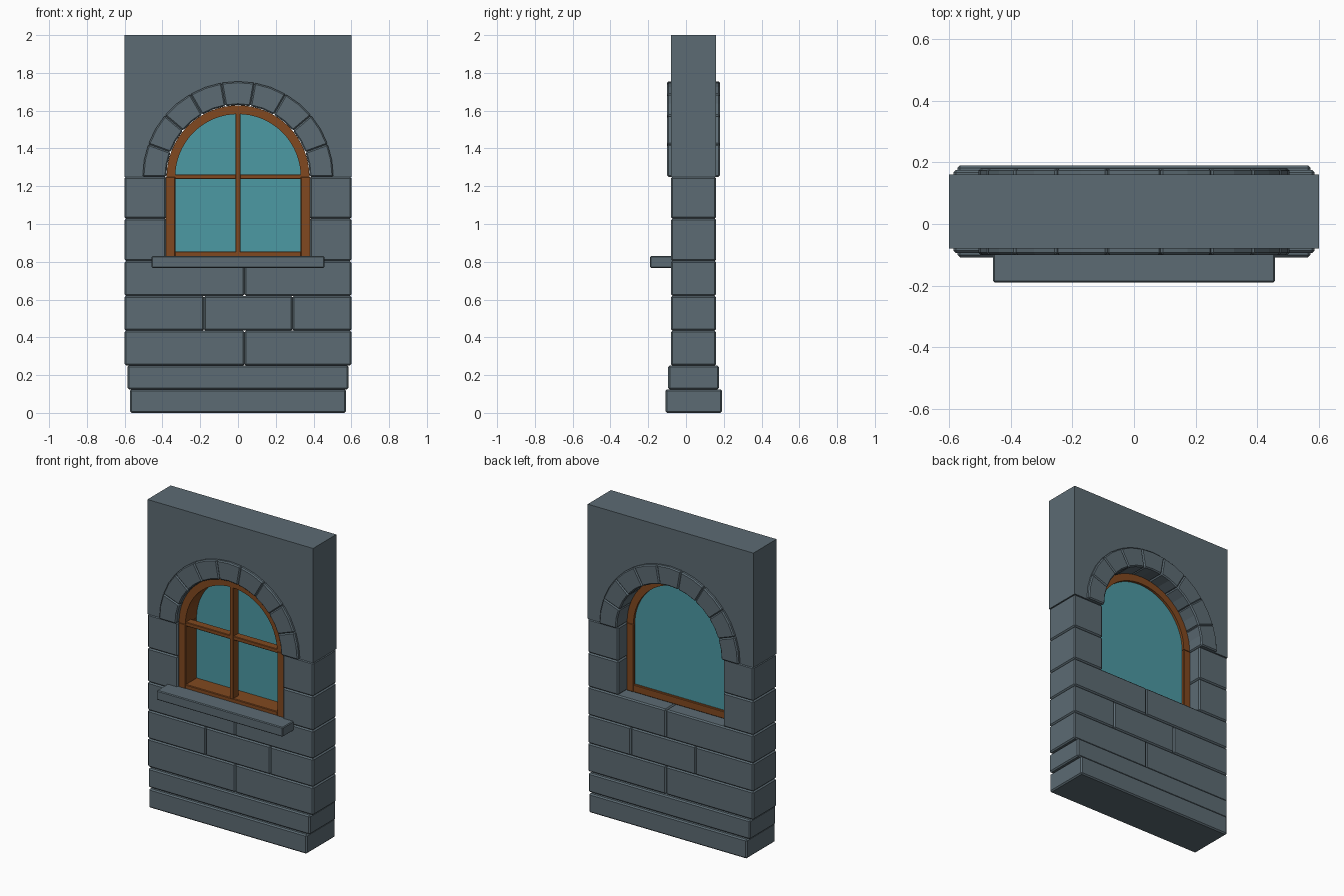
import bpy, bmesh, math

if "Cube" in bpy.data.objects:
    bpy.data.objects.remove(bpy.data.objects["Cube"])


def mat(name, rgb):
    m = bpy.data.materials.new(name)
    m.diffuse_color = (*rgb, 1)
    m.use_nodes = True
    m.node_tree.nodes["Principled BSDF"].inputs["Base Color"].default_value = m.diffuse_color
    return m


STONE = mat("slate stone", (0.107, 0.147, 0.172))
WOOD = mat("brown wood", (0.22, 0.066, 0.014))
GLASS = mat("teal glass", (0.072, 0.32, 0.37))
SPRING = 1.25  # height where the arch starts


def prism(name, pts, y0, y1, material, bevel=0.0):
    """Extrude an x-z outline from y0 to y1."""
    bm = bmesh.new()
    f = bm.faces.new([bm.verts.new((x, y0, z)) for x, z in pts])
    ext = bmesh.ops.extrude_face_region(bm, geom=[f])
    for v in ext["geom"]:
        if isinstance(v, bmesh.types.BMVert):
            v.co.y = y1
    bmesh.ops.recalc_face_normals(bm, faces=bm.faces)
    me = bpy.data.meshes.new(name)
    bm.to_mesh(me)
    bm.free()
    me.materials.append(material)
    ob = bpy.data.objects.new(name, me)
    bpy.context.collection.objects.link(ob)
    if bevel:
        b = ob.modifiers.new("bevel", "BEVEL")
        b.width = bevel
        b.segments = 1
        b.limit_method = "ANGLE"
        b.angle_limit = math.radians(40)
    return ob


def block(name, x0, x1, y0, y1, z0, z1, material=STONE, bevel=0.008):
    return prism(name, [(x0, z0), (x1, z0), (x1, z1), (x0, z1)], y0, y1, material, bevel)


def arc(r, a0, a1, n):
    return [(r * math.cos(math.radians(a0 + (a1 - a0) * i / n)),
             SPRING + r * math.sin(math.radians(a0 + (a1 - a0) * i / n))) for i in range(n + 1)]


F, B = -0.08, 0.16  # wall front and back

# stepped base
block("base_lower", -0.572, 0.572, -0.108, 0.19, 0, 0.125)
block("base_upper", -0.586, 0.586, -0.094, 0.175, 0.125, 0.25)

# brick courses below the window
courses = [(0.25, [-0.6, 0.035, 0.6]), (0.435, [-0.6, -0.18, 0.288, 0.6]), (0.62, [-0.6, 0.035, 0.6])]
for z, xs in courses:
    for i in range(len(xs) - 1):
        block("course_stone", xs[i], xs[i + 1], F, B, z, z + 0.185)

# jamb stones each side
for s in (-1, 1):
    x0, x1 = sorted((s * 0.38, s * 0.6))
    block("jamb_stone", x0, x1, F, B, 0.805, 1.028)
    block("jamb_stone", x0, x1, F, B, 1.028, SPRING)

# upper wall with arched opening
prism("upper_wall", [(0.6, SPRING), (0.6, 2), (-0.6, 2), (-0.6, SPRING)] + arc(0.44, 180, 0, 36),
      F, B, STONE)

# nine arch stones
for i in range(9):
    a, b = i * 20, i * 20 + 20
    prism("arch_stone", arc(0.505, a, b, 2) + arc(0.38, b, a, 2), -0.1, 0.18, STONE, 0.007)

# sill
block("sill", -0.457, 0.457, -0.19, 0.0, 0.768, 0.83, STONE, 0.005)

# window frame: arch, jambs, bottom rail
prism("frame_arch", arc(0.378, 0, 180, 32) + arc(0.332, 180, 0, 32), -0.07, 0.07, WOOD)
for s in (-1, 1):
    x0, x1 = sorted((s * 0.332, s * 0.384))
    block("frame_jamb", x0, x1, -0.07, 0.07, 0.805, SPRING, WOOD, 0.004)
block("frame_rail", -0.335, 0.335, -0.068, 0.068, 0.805, 0.855, WOOD, 0.004)

# glazing bars
block("vertical_bar", -0.014, 0.014, -0.068, -0.012, 0.85, 1.6, WOOD, 0.003)
block("horizontal_bar", -0.36, 0.36, -0.066, -0.012, 1.237, 1.263, WOOD, 0.003)

# glass pane
prism("glass", [(-0.336, 0.84), (0.336, 0.84)] + arc(0.336, 0, 180, 32), 0.046, 0.054, GLASS)
